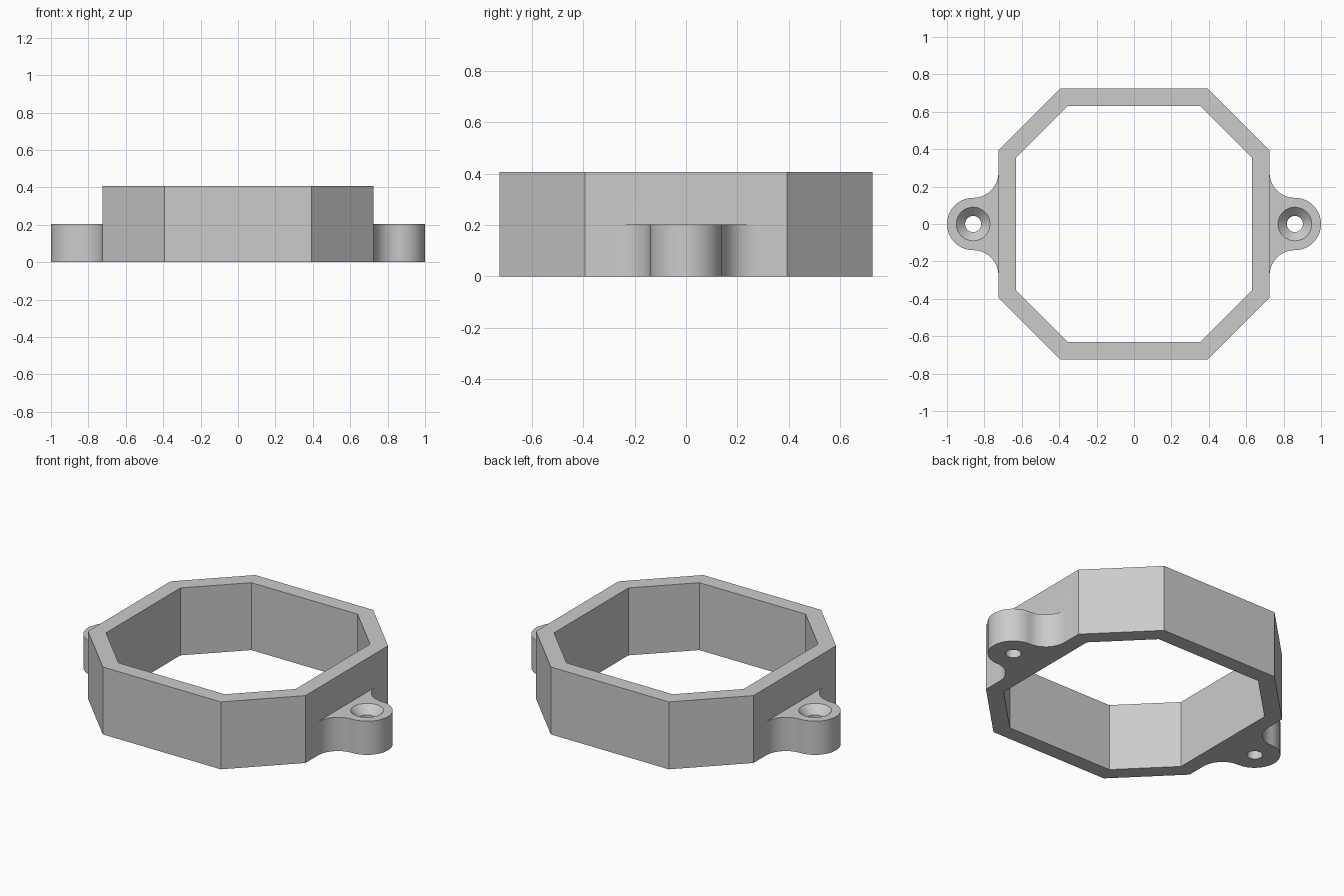
import bpy, bmesh
from math import pi, sin, cos

cube = bpy.data.objects.get("Cube")
if cube:
    bpy.data.objects.remove(cube, do_unlink=True)

RING_H, EAR_H = 0.406, 0.203
WALL, EAR_X, EAR_R = 0.725, 0.86, 0.14
HOLE_R, SINK_R, SINK_DEPTH = 0.043, 0.09, 0.047

grey = bpy.data.materials.new("plain grey")
grey.use_nodes = True
colour = (0.6, 0.6, 0.6, 1)
grey.diffuse_color = colour
grey.node_tree.nodes["Principled BSDF"].inputs["Base Color"].default_value = colour


def finish(name, bm):
    bmesh.ops.recalc_face_normals(bm, faces=bm.faces)
    mesh = bpy.data.meshes.new(name)
    bm.to_mesh(mesh)
    bm.free()
    mesh.materials.append(grey)
    obj = bpy.data.objects.new(name, mesh)
    bpy.context.collection.objects.link(obj)
    return obj


def loft(name, loops, closed=False):
    """Skin a stack of matching loops; either cap the ends or join last to first."""
    bm = bmesh.new()
    rows = [[bm.verts.new(p) for p in loop] for loop in loops]
    n = len(rows[0])
    pairs = list(zip(rows, rows[1:]))
    if closed:
        pairs.append((rows[-1], rows[0]))
    else:
        bm.faces.new(rows[0])
        bm.faces.new(rows[-1])
    for a, b in pairs:
        for i in range(n):
            j = (i + 1) % n
            bm.faces.new((a[i], a[j], b[j], b[i]))
    return finish(name, bm)


def octagon(flat, corner, z):
    quarter = [(flat, corner), (corner, flat)]
    pts = []
    for _ in range(4):
        pts += quarter
        quarter = [(-y, x) for x, y in quarter]
    return [(x, y, z) for x, y in pts]


def arc(cx, cy, r, start, end, steps):
    return [(cx + r * cos(start + (end - start) * i / steps),
             cy + r * sin(start + (end - start) * i / steps)) for i in range(steps + 1)]


def circle(x, r, z):
    return [(px, py, z) for px, py in arc(x, 0, r, 0, 2 * pi, 48)[:-1]]


# Octagonal ring
outer, inner = (WALL, 0.393), (0.632, 0.354)
ring = loft("octagonal_ring", [octagon(*outer, 0), octagon(*outer, RING_H),
                               octagon(*inner, RING_H), octagon(*inner, 0)], closed=True)

# Screw ears with filleted roots, and stepped cutters for the countersunk holes
fillet_r = EAR_X - WALL
fillet_y = EAR_R + fillet_r
outline = [(0.68, -fillet_y)]
outline += arc(EAR_X, -fillet_y, fillet_r, pi, pi / 2, 14)
outline += arc(EAR_X, 0, EAR_R, -pi / 2, pi / 2, 32)[1:-1]
outline += arc(EAR_X, fillet_y, fillet_r, -pi / 2, -pi, 14)
outline.append((0.68, fillet_y))

helpers = []
for side, sign in (("left", 1), ("right", -1)):
    ear = loft(side + "_ear", [[(sign * x, y, z) for x, y in outline] for z in (0, EAR_H)])
    slope = (SINK_R - HOLE_R) / SINK_DEPTH
    levels = [(HOLE_R, -0.1), (HOLE_R, EAR_H - SINK_DEPTH), (SINK_R + 0.02 * slope, EAR_H + 0.02)]
    hole = loft(side + "_hole_cutter", [circle(sign * EAR_X, r, z) for r, z in levels])
    helpers += [(ear, 'UNION'), (hole, 'DIFFERENCE')]

# Join the parts into one solid
bpy.ops.object.select_all(action='DESELECT')
bpy.context.view_layer.objects.active = ring
ring.select_set(True)
for helper, operation in helpers:
    helper.hide_render = True
    mod = ring.modifiers.new(helper.name, 'BOOLEAN')
    mod.operation, mod.solver, mod.object = operation, 'EXACT', helper
    bpy.ops.object.modifier_apply(modifier=mod.name)
    bpy.data.objects.remove(helper, do_unlink=True)

# Smooth the round walls, keep the flat edges crisp
bpy.ops.object.shade_smooth_by_angle(angle=pi / 6)
